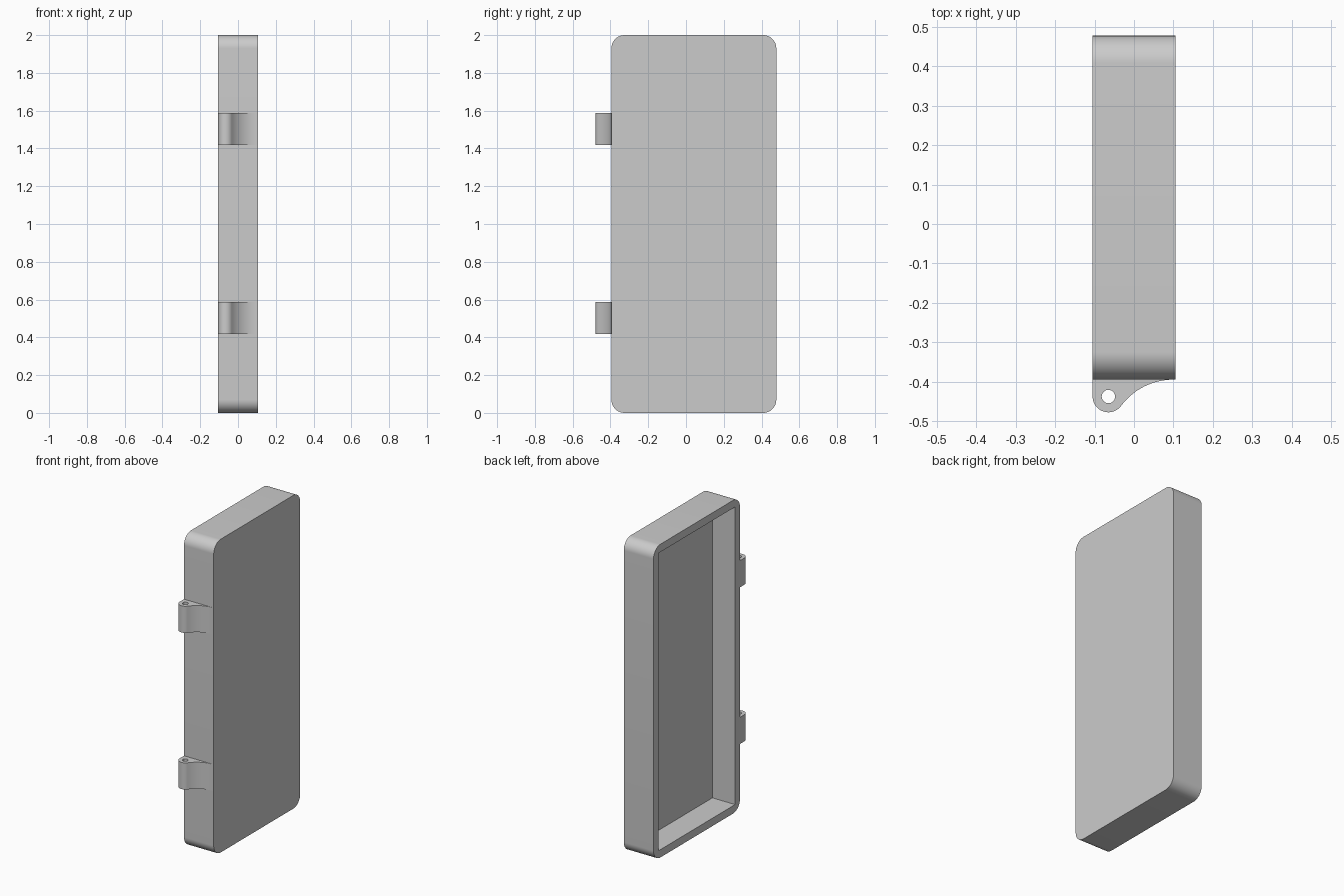
import bpy
import bmesh
from math import sin, cos, atan2, pi, radians

if "Cube" in bpy.data.objects:
    bpy.data.objects.remove(bpy.data.objects["Cube"], do_unlink=True)

# Overall sizes
HALF = 0.105                  # half thickness of the tray along x
FRONT, BACK = -0.395, 0.478   # tray extent along y
HEIGHT, CORNER = 2.0, 0.07
WALL = 0.05

grey = bpy.data.materials.new("plain grey")
grey.use_nodes = True
colour = (0.6, 0.6, 0.6, 1)
grey.diffuse_color = colour
grey.node_tree.nodes["Principled BSDF"].inputs["Base Color"].default_value = colour


def arc(cx, cy, r, start, end, steps):
    return [(cx + r * cos(start + (end - start) * i / steps),
             cy + r * sin(start + (end - start) * i / steps))
            for i in range(steps + 1)]


def add_loop(bm, points):
    """Closed ring of edges through 3D points."""
    verts = [bm.verts.new(p) for p in points]
    return [bm.edges.new((v, verts[(i + 1) % len(verts)]))
            for i, v in enumerate(verts)]


def finish(bm, name):
    bmesh.ops.recalc_face_normals(bm, faces=bm.faces)
    mesh = bpy.data.meshes.new(name)
    bm.to_mesh(mesh)
    bm.free()
    mesh.materials.append(grey)
    obj = bpy.data.objects.new(name, mesh)
    bpy.context.collection.objects.link(obj)
    bpy.ops.object.select_all(action='DESELECT')
    obj.select_set(True)
    bpy.context.view_layer.objects.active = obj
    bpy.ops.object.shade_smooth_by_angle(angle=radians(30))
    return obj


def sweep_and_cap(bm, edges, offset):
    """Extrude a ring of edges and close its far end."""
    new = bmesh.ops.extrude_edge_only(bm, edges=edges)["geom"]
    verts = [g for g in new if isinstance(g, bmesh.types.BMVert)]
    ring = [g for g in new if isinstance(g, bmesh.types.BMEdge)
            and all(v in verts for v in g.verts)]
    bmesh.ops.translate(bm, verts=verts, vec=offset)
    bmesh.ops.contextual_create(bm, geom=ring)


# Tray: rounded shell with a square-cornered recess open towards -x
outline = []
for i, (y, z) in enumerate([(BACK - CORNER, HEIGHT - CORNER),
                            (FRONT + CORNER, HEIGHT - CORNER),
                            (FRONT + CORNER, CORNER),
                            (BACK - CORNER, CORNER)]):
    outline += arc(y, z, CORNER, i * pi / 2, (i + 1) * pi / 2, 16)
recess = [(y, z) for y, z in [(FRONT + WALL, WALL), (BACK - WALL, WALL),
                              (BACK - WALL, HEIGHT - WALL),
                              (FRONT + WALL, HEIGHT - WALL)]]
bm = bmesh.new()
outer = add_loop(bm, [(-HALF, y, z) for y, z in outline])
inner = add_loop(bm, [(-HALF, y, z) for y, z in recess])
bmesh.ops.triangle_fill(bm, edges=outer + inner, use_beauty=True)
sweep_and_cap(bm, outer, (2 * HALF, 0, 0))
sweep_and_cap(bm, inner, (2 * HALF - WALL, 0, 0))
finish(bm, "tray")

# Hinge lugs: pin boss blended into the front wall by a tangent fillet
BOSS, PIN = 0.04, 0.017
bx, by = -HALF + BOSS, -0.438
fx = 0.1
drop = FRONT - by
fillet = ((fx - bx) ** 2 + drop ** 2 - BOSS ** 2) / (2 * (BOSS + drop))
fy = FRONT - fillet
lean = atan2(fy - by, fx - bx)
profile = [(-HALF, FRONT)]
profile += arc(bx, by, BOSS, pi, 2 * pi + lean, 24)
profile += arc(fx, fy, fillet, pi + lean, pi / 2, 16)[1:]
pin_hole = arc(bx, by, PIN, 0, 2 * pi, 24)[:-1]

for name, base in (("lower_hinge_lug", 0.418), ("upper_hinge_lug", 1.418)):
    bm = bmesh.new()
    rings = [e for ring in (profile, pin_hole)
             for e in add_loop(bm, [(x, y, base) for x, y in ring])]
    bmesh.ops.triangle_fill(bm, edges=rings, use_beauty=True)
    top = bmesh.ops.extrude_face_region(bm, geom=bm.faces[:], use_keep_orig=True)
    bmesh.ops.translate(bm, vec=(0, 0, 0.17),
                        verts=[g for g in top["geom"]
                               if isinstance(g, bmesh.types.BMVert)])
    finish(bm, name)
